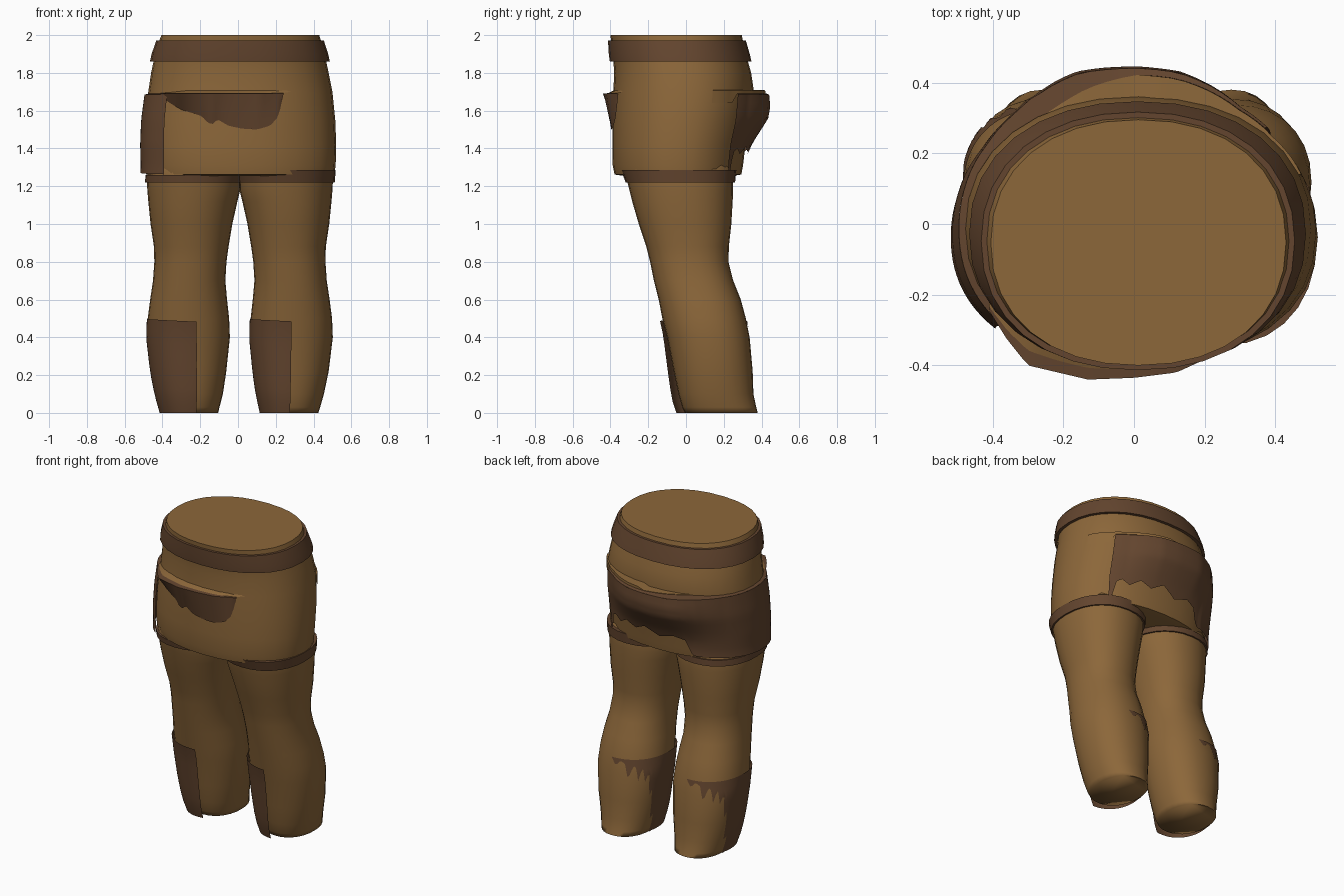
import bpy, bmesh, math

if "Cube" in bpy.data.objects:
    bpy.data.objects.remove(bpy.data.objects["Cube"])

def material(name, rgb):
    m = bpy.data.materials.new(name)
    m.diffuse_color = (*rgb, 1)
    m.use_nodes = True
    m.node_tree.nodes["Principled BSDF"].inputs["Base Color"].default_value = m.diffuse_color
    return m

CLOTH = material("light brown cloth", (0.262, 0.135, 0.042))
LEATHER = material("dark brown leather", (0.126, 0.060, 0.028))

# Cross-sections: z, x min, x max, y min, y max
HIPS = [(1.255, -.43, .45, -.33, .25), (1.262, -.487, .51, -.378, .293),
        (1.31, -.497, .517, -.388, .302), (1.42, -.50, .52, -.39, .315),
        (1.55, -.495, .515, -.39, .345), (1.70, -.475, .50, -.385, .36),
        (1.80, -.46, .48, -.38, .345), (1.87, -.445, .465, -.385, .325),
        (1.95, -.425, .445, -.395, .305), (2.0, -.405, .43, -.40, .295)]
LEG = [(0.0, -.405, -.105, -.005, .38), (0.03, -.415, -.098, -.02, .372),
       (0.10, -.435, -.08, -.04, .357), (0.22, -.46, -.062, -.065, .353),
       (0.40, -.482, -.043, -.10, .337), (0.50, -.478, -.047, -.125, .317),
       (0.60, -.465, -.058, -.145, .29), (0.70, -.45, -.067, -.17, .25),
       (0.80, -.443, -.061, -.19, .225), (0.88, -.445, -.05, -.21, .227),
       (1.00, -.463, -.03, -.25, .24), (1.12, -.475, -.003, -.285, .247),
       (1.18, -.48, .012, -.30, .25), (1.22, -.482, .013, -.31, .25), (1.34, -.47, .013, -.33, .24)]
# The right leg mirrors the left about x = 0.01
RIGHT = [(z, .02 - b, .02 - a, c, d) for z, a, b, c, d in LEG]

def on_surface(rings, z, deg, off=0.0, power=2.2):
    """Point on a lofted body at a height and angle, pushed out by off."""
    z = min(max(z, rings[0][0]), rings[-1][0])
    for lo, hi in zip(rings, rings[1:]):
        if z <= hi[0]:
            break
    t = (z - lo[0]) / (hi[0] - lo[0])
    x0, x1, y0, y1 = (p + (q - p) * t for p, q in zip(lo[1:], hi[1:]))
    c, s = math.cos(math.radians(deg)), math.sin(math.radians(deg))
    e = 2 / power
    return ((x0 + x1) / 2 + math.copysign(abs(c) ** e, c) * ((x1 - x0) / 2 + off),
            (y0 + y1) / 2 + math.copysign(abs(s) ** e, s) * ((y1 - y0) / 2 + off), z)

def grid(name, rows, mat, wrap=False, caps=False, angle=35):
    """Skin rows of points; wrap closes each row, caps closes the ends."""
    bm = bmesh.new()
    vs = [[bm.verts.new(p) for p in r] for r in rows]
    n = len(rows[0])
    for a, b in zip(vs, vs[1:]):
        for i in range(n if wrap else n - 1):
            j = (i + 1) % n
            bm.faces.new((a[i], a[j], b[j], b[i]))
    if caps:
        bm.faces.new(vs[0][::-1])
        bm.faces.new(vs[-1])
    bmesh.ops.remove_doubles(bm, verts=bm.verts, dist=1e-5)
    bmesh.ops.recalc_face_normals(bm, faces=bm.faces)
    me = bpy.data.meshes.new(name)
    bm.to_mesh(me)
    bm.free()
    me.materials.append(mat)
    ob = bpy.data.objects.new(name, me)
    bpy.context.collection.objects.link(ob)
    bpy.context.view_layer.objects.active = ob
    ob.select_set(True)
    bpy.ops.object.shade_smooth_by_angle(angle=math.radians(angle))
    ob.select_set(False)
    return ob

def body(name, rings, mat, n=28, angle=35):
    rows = [[on_surface(rings, r[0], 360 * i / n) for i in range(n)] for r in rings]
    return grid(name, rows, mat, wrap=True, caps=True, angle=angle)

def band(name, rings, profile, mat, n=28):
    """Closed strap from (z, offset) profile points."""
    rows = [[on_surface(rings, z, 360 * i / n, o) for i in range(n)]
            for z, o in profile + profile[:1]]
    return grid(name, rows, mat, wrap=True)

def lerp_table(table, x):
    for (a, p), (b, q) in zip(table, table[1:]):
        if x <= b:
            return p + (q - p) * max(0, x - a) / (b - a)
    return table[-1][1]

def panel(name, rings, angles, low, high, off, mat, steps=8):
    """Sheet hugging a body between two edge heights given per angle."""
    rows = []
    for k in range(steps + 1):
        row = []
        for a in angles:
            z = low(a) + (high(a) - low(a)) * k / steps
            row.append(on_surface(rings, z, a, off(a, z)))
        rows.append(row)
    return grid(name, rows, mat)

# Hips and legs
body("hips", HIPS, CLOTH, 32)
body("left_leg", LEG, CLOTH, angle=100)
body("right_leg", RIGHT, CLOTH, angle=100)

# Belt and thigh straps
band("belt", HIPS, [(1.86, -.01), (1.86, .019), (1.90, .02), (1.972, .016), (1.972, -.01)], LEATHER, 32)
band("left_thigh_strap", LEG, [(1.22, -.01), (1.22, .010), (1.26, .012), (1.26, -.01)], LEATHER)
band("right_thigh_strap", RIGHT, [(1.22, -.01), (1.22, .010), (1.285, .022), (1.285, -.01)], LEATHER)

# Shin guards: full height at the front and left, torn teeth at the back
TEETH = [(84, .48), (91, .44), (97, .475), (105, .46), (112, .37), (119, .455),
         (124, .44), (129, .36), (134, .45), (141, .35), (146, .42), (152, .25), (157, .30),
         (162, .10), (168, .12), (174, .0), (285, .0)]
angles = [84 + 3 * i for i in range(67)]
def shin_offset(a, z):
    front = max(0, -math.sin(math.radians(a)))
    return .004 + front * (.012 + .03 * max(0, 1 - z / .45))
for name, leg, end in (("left_shin_guard", LEG, 279), ("right_shin_guard", RIGHT, 270)):
    panel(name, leg, [a for a in angles if a <= end],
          lambda a: lerp_table(TEETH, a), lambda a: .485 + .012 * math.cos(math.radians(a - 180)),
          shin_offset, LEATHER)

# Hip wrap: dark sheet around the back and left, bulging and torn at the rear
HEM = [(46, 1.27), (49, 1.27), (51, 1.38), (56, 1.40), (62, 1.37), (70, 1.41),
       (78, 1.38), (86, 1.42), (94, 1.37), (104, 1.40), (112, 1.38), (117, 1.28), (230, 1.262)]
BULGE = [(1.26, .0), (1.37, .003), (1.45, .03), (1.56, .075), (1.62, .08), (1.69, .067)]
REAR = [(46, .05), (58, .2), (70, .6), (80, .9), (90, 1), (105, 1), (115, .75), (128, .35), (145, .08), (165, 0)]
def wrap_offset(a, z):
    base = .018 if a > 120 else .014
    return base + lerp_table(BULGE, z) * lerp_table(REAR, a) + max(0, 1.31 - z) * .25
panel("hip_wrap", HIPS, [46 + 2 * i for i in range(89)], lambda a: lerp_table(HEM, a),
      lambda a: 1.685, wrap_offset, LEATHER, 14)

# Dark lip turning in at the top of the wrap, closing it on the left
def lip_offset(a):
    keep = min(1, max(0, (125 - a) / 35))
    return (wrap_offset(a, 1.685) * .8 - .003) * keep - .008 * (1 - keep)
angles = [46 + 4 * i for i in range(45)]
grid("wrap_lip", [[on_surface(HIPS, 1.685, a, wrap_offset(a, 1.685)) for a in angles],
                  [on_surface(HIPS, 1.692, a, lip_offset(a)) for a in angles]], LEATHER)

# Light fold behind the lip, ending as a raised flap at the right side
angles = [22 + 4 * i for i in range(26)]
edge = [.007 if a < 46 else lip_offset(a) for a in angles]
rise = [1.708 if a < 90 else 1.695 for a in angles]
grid("rear_fold", [[on_surface(HIPS, 1.64 if a < 46 else 1.688, a, min(o, .004) if a < 46 else o)
                    for a, o in zip(angles, edge)],
                   [on_surface(HIPS, z, a, o) for a, o, z in zip(angles, edge, rise)],
                   [on_surface(HIPS, z + .002, a, -.01) for a, z in zip(angles, rise)]], CLOTH)

# Front pocket: sagging torn sheet that leans out at its top
POCKET = [(-.41, 1.675), (-.36, 1.64), (-.30, 1.605), (-.25, 1.59), (-.19, 1.57), (-.16, 1.535),
          (-.13, 1.53), (-.11, 1.555), (-.05, 1.52), (.02, 1.505), (.10, 1.50),
          (.17, 1.52), (.215, 1.57), (.24, 1.685)]
RIM = [(-.41, -.245), (-.36, -.325), (-.30, -.40), (-.13, -.44), (0, -.435), (.12, -.42), (.24, -.365)]
def hip_front(x, z):
    return min((on_surface(HIPS, z, a / 2) for a in range(360, 720)), key=lambda p: abs(p[0] - x))[1]
xs = [-.41 + .65 * i / 40 for i in range(41)]
rows = []
for k in range(6):
    t = k / 5
    row = []
    for x in xs:
        low = lerp_table(POCKET, x)
        z = low + (1.69 - low) * t
        y0 = hip_front(x, low) - .006
        y1 = min(lerp_table(RIM, x), hip_front(x, 1.69) - .008)
        row.append((x, min(y0 + (y1 - y0) * t, hip_front(x, z) - .006), z))
    rows.append(row)
# Dark lip at the pocket mouth
lip = [(x, y + (hip_front(x, 1.69) - y) * .5, 1.693) for x, y, z in rows[-1]]
grid("front_pocket", rows + [lip], LEATHER)

# Light fold along the pocket mouth, running out to a point on the right
top = [(x + .08 * (x + .41) / .65, hip_front(x + .08 * (x + .41) / .65, 1.70) + .004,
        1.695 + .013 * min(1, max(0, (x + .38) / .1))) for x in xs]
grid("front_fold", [lip, top], CLOTH)
